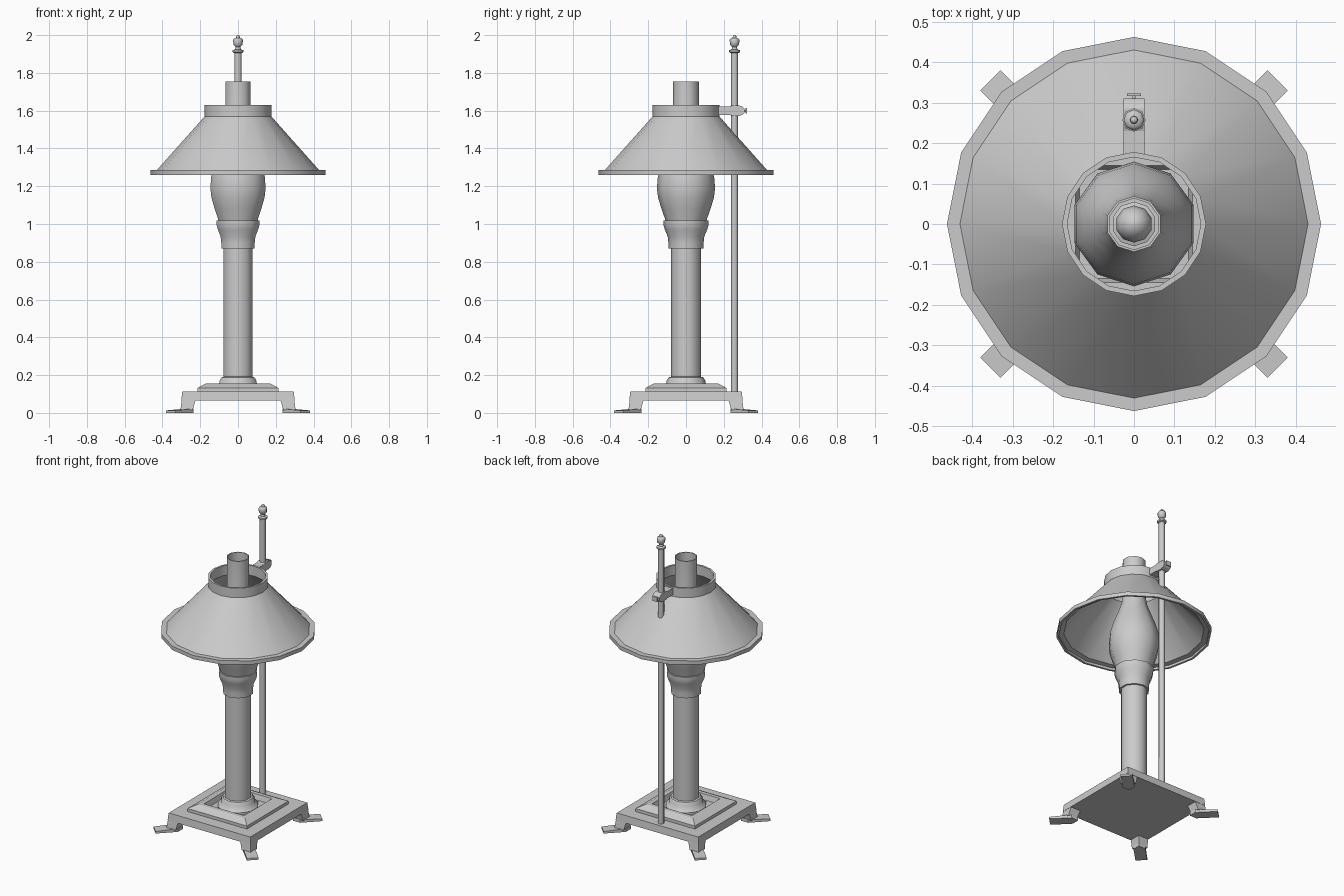
import bpy, bmesh
from math import sin, cos, pi, radians

if "Cube" in bpy.data.objects:
    bpy.data.objects.remove(bpy.data.objects["Cube"])


def finish(name, bm, angle=None):
    bmesh.ops.remove_doubles(bm, verts=bm.verts[:], dist=1e-5)
    bmesh.ops.recalc_face_normals(bm, faces=bm.faces[:])
    me = bpy.data.meshes.new(name)
    bm.to_mesh(me)
    bm.free()
    ob = bpy.data.objects.new(name, me)
    bpy.context.collection.objects.link(ob)
    if angle:
        bpy.ops.object.select_all(action='DESELECT')
        ob.select_set(True)
        bpy.context.view_layer.objects.active = ob
        bpy.ops.object.shade_smooth_by_angle(angle=radians(angle))
    return ob


def loft(name, rings, closed=False, caps=True, angle=None):
    """Skin a stack of equal-length vertex rings."""
    bm = bmesh.new()
    rows = [[bm.verts.new(p) for p in r] for r in rings]
    n = len(rows[0])
    pairs = list(zip(rows, rows[1:])) + ([(rows[-1], rows[0])] if closed else [])
    for a, b in pairs:
        for i in range(n):
            j = (i + 1) % n
            bm.faces.new((a[i], a[j], b[j], b[i]))
    if caps and not closed:
        bm.faces.new(rows[0][::-1])
        bm.faces.new(rows[-1])
    return finish(name, bm, angle)


def lathe(name, profile, sides, y=0, closed=False, angle=40):
    rings = [[(r * cos(pi / 2 + 2 * pi * i / sides),
               y + r * sin(pi / 2 + 2 * pi * i / sides), z) for i in range(sides)]
             for r, z in profile]
    return loft(name, rings, closed, True, angle)


def square(lo, hi, z):
    return [(lo, lo, z), (hi, lo, z), (hi, hi, z), (lo, hi, z)]


# Square stepped base with a sunken centre
loft("base", [square(-h, h, z) for h, z in
     [(.30, .065), (.295, .112), (.215, .112), (.215, .132),
      (.17, .155), (.145, .155), (.135, .122)]])

# Corner legs with diagonal toes
for k in range(4):
    a = k * pi / 2
    leg = loft("leg", [square(.24, .305, .015), square(.225, .298, .067)])
    toe = [(.235, .235), (.285, .235), (.38, .33), (.33, .38), (.235, .285)]
    foot = loft("foot", [[(x, y, 0) for x, y in toe],
                         [(x, y, .013 if x + y > .6 else .022) for x, y in toe]])
    leg.rotation_euler.z = foot.rotation_euler.z = a

# Column, its footing and the burner collar
lathe("column_footing", [(.125, .12), (.125, .135), (.105, .155), (.102, .172),
                         (.092, .188), (.078, .192)], 10)
lathe("column", [(.08, .15), (.08, .88)], 10)
lathe("burner_collar", [(.092, .87), (.093, .90), (.097, .935), (.112, .97), (.119, .995),
                        (.119, 1.018), (.11, 1.018), (.10, .985)], 10)

# Burner inside the chimney
lathe("burner", [(.055, .98), (.055, 1.10), (.025, 1.11), (.025, 1.14), (.042, 1.165),
                 (.046, 1.19), (.038, 1.22), (.02, 1.238), (.004, 1.243)], 10, angle=50)

# Bulged chimney, open at the top
outer = [(.104, 1.0), (.112, 1.03), (.13, 1.08), (.148, 1.14), (.154, 1.19), (.149, 1.25),
         (.132, 1.31), (.105, 1.38), (.08, 1.45), (.069, 1.52), (.069, 1.755)]
inner = [(r - .006, z) for r, z in reversed(outer)]
lathe("chimney", outer + inner, 10, closed=True)

# Conical shade with a rolled lip and top ring
lathe("shade", [(.462, 1.26), (.462, 1.285), (.43, 1.285), (.178, 1.568), (.178, 1.63),
                (.165, 1.63), (.165, 1.565), (.418, 1.279), (.448, 1.275), (.448, 1.26)],
      16, closed=True)

# Upright rod with finial
Y = .257
lathe("rod", [(.019, .10), (.019, 1.91)], 8, Y, angle=50)
lathe("finial", [(.02, 1.905), (.029, 1.91), (.029, 1.92), (.015, 1.925), (.013, 1.938),
                 (.024, 1.948), (.026, 1.975), (.02, 1.983), (.01, 1.985), (.009, 1.996),
                 (.004, 2.0)], 8, Y, angle=50)

# Clamp arm from shade ring to rod
arm = [(.165, .022), (.23, .022), (.245, .027), (.285, .027), (.302, .019), (.31, .01)]
loft("clamp_arm", [[(-.026, y, 1.6 - h), (.026, y, 1.6 - h), (.026, y, 1.6 + h),
                    (-.026, y, 1.6 + h)] for y, h in arm])

# Thumb screw
def box(name, loc, size):
    bm = bmesh.new()
    bmesh.ops.create_cube(bm, size=1)
    for v in bm.verts:
        v.co = [c * s + l for c, s, l in zip(v.co, size, loc)]
    return finish(name, bm)

box("screw_shaft", (0, .311, 1.6), (.008, .018, .008))
box("screw_handle", (0, .319, 1.6), (.034, .006, .03))
